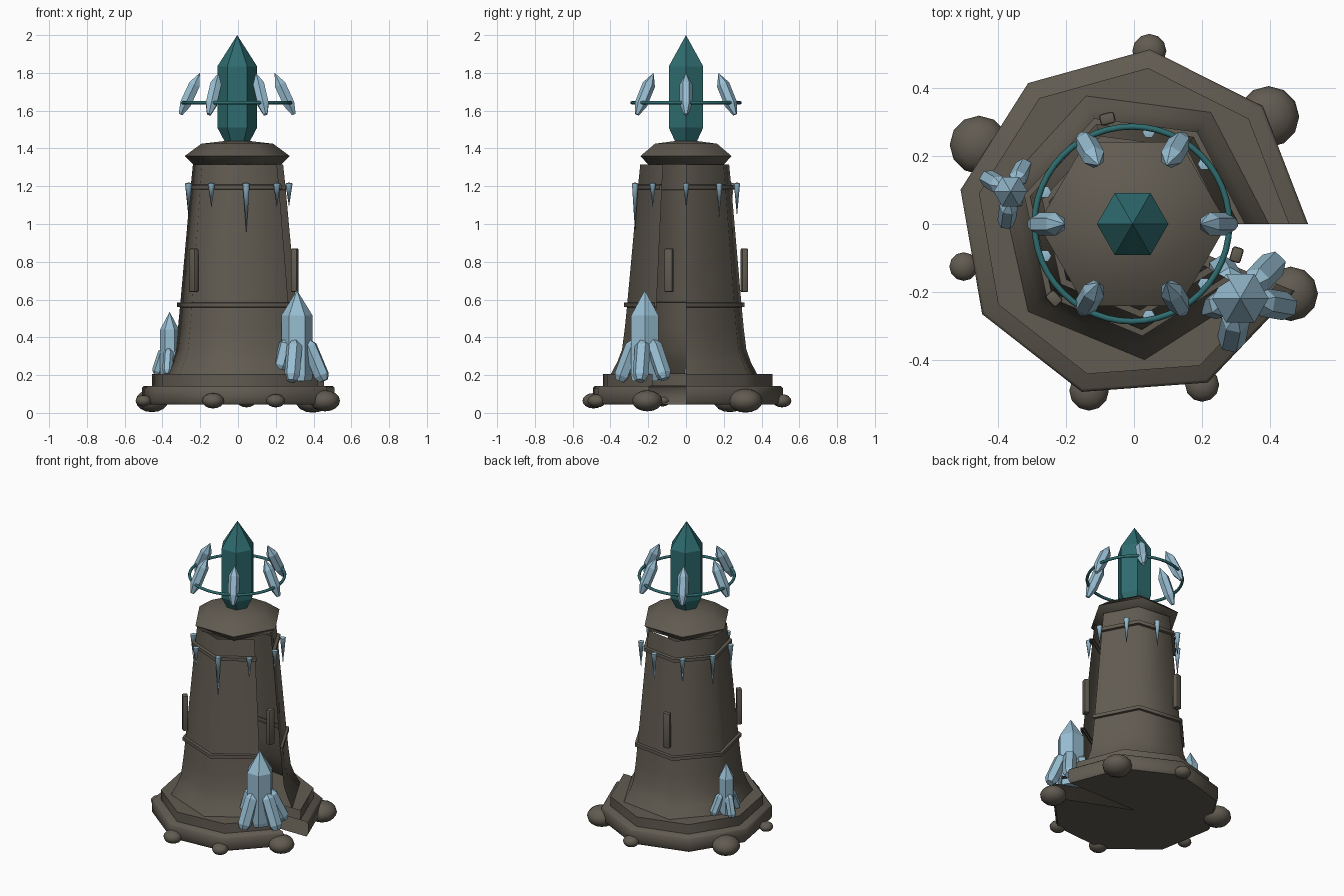
import bpy, bmesh, math
from mathutils import Vector, Matrix

if "Cube" in bpy.data.objects:
    bpy.data.objects.remove(bpy.data.objects["Cube"])

TAU = 2 * math.pi
CX = -0.004  # tower axis


def material(name, rgb):
    m = bpy.data.materials.new(name)
    m.diffuse_color = (*rgb, 1)
    m.use_nodes = True
    m.node_tree.nodes["Principled BSDF"].inputs["Base Color"].default_value = m.diffuse_color
    return m


STONE = material("grey stone", (0.12, 0.105, 0.082))
TEAL = material("deep teal", (0.028, 0.15, 0.16))
ICE = material("pale ice", (0.31, 0.51, 0.64))


def finish(bm, name, mat, smooth=None):
    me = bpy.data.meshes.new(name)
    bm.to_mesh(me)
    bm.free()
    ob = bpy.data.objects.new(name, me)
    bpy.context.collection.objects.link(ob)
    me.materials.append(mat)
    if smooth:
        bpy.ops.object.select_all(action='DESELECT')
        ob.select_set(True)
        bpy.context.view_layer.objects.active = ob
        bpy.ops.object.shade_smooth_by_angle(angle=math.radians(smooth))
    return ob


def lathe(name, profile, sides, mat, sweep=TAU, matrix=None, smooth=None):
    """Turn (radius, height) points, listed bottom to top, about z."""
    bm = bmesh.new()
    closed = sweep > TAU - 0.001
    rows = []
    for i in range(sides if closed else sides + 1):
        a = sweep * i / sides
        rows.append([bm.verts.new((r * math.cos(a), r * math.sin(a), z)) for r, z in profile])
    for i in range(sides):
        p, q = rows[i], rows[(i + 1) % len(rows)]
        for j in range(len(profile) - 1):
            bm.faces.new((p[j], q[j], q[j + 1], p[j + 1]))
    bmesh.ops.remove_doubles(bm, verts=bm.verts, dist=1e-5)
    bmesh.ops.transform(bm, matrix=matrix or Matrix.Translation((CX, 0, 0)), verts=bm.verts)
    return finish(bm, name, mat, smooth)


def along(bottom, top):
    """Matrix that lays local z from bottom towards top."""
    d = Vector(top) - Vector(bottom)
    return Matrix.Translation(bottom) @ d.to_track_quat('Z', 'Y').to_matrix().to_4x4(), d.length


def crystal(name, bottom, top, r, shoulder, mat=ICE, foot=0.0, foot_r=1.0):
    m, h = along(bottom, top)
    prof = [(0, 0), (r * foot_r, 0), (r, h * foot), (r, h * shoulder), (0, h)]
    if foot == 0:
        prof.pop(1)
    return lathe(name, prof, 6, mat, matrix=m)


def polar(r, deg, z, cx=CX, cy=0.0):
    a = math.radians(deg)
    return (cx + r * math.cos(a), cy + r * math.sin(a), z)


# Stepped plinth with a narrow open wedge
WEDGE8, WEDGE6 = math.radians(337.5), math.radians(330)
lathe("plinth", [(0, .045), (.503, .045), (.515, .06), (.515, .132), (.505, .142), (0, .142)],
      8, STONE, WEDGE8, smooth=50)
lathe("plinth_step", [(.46, .142), (.46, .205), (0, .205)], 8, STONE, WEDGE8, smooth=50)

# Flared tower shaft and its two bands
lathe("tower_shaft", [(.40, .205), (.365, .27), (.34, .335), (.325, .45), (.313, .57),
                      (.256, 1.19), (.243, 1.315)], 6, STONE, WEDGE6, smooth=61)
for name, r, z in (("lower_band", .317, .572), ("upper_band", .262, 1.195)):
    lathe(name, [(r - .01, z - .014), (r + .013, z - .011), (r + .013, z + .011), (r - .012, z + .014)],
          6, STONE, WEDGE6, smooth=61)

# Six-sided cap
lathe("cap", [(0, 1.315), (.232, 1.315), (.278, 1.36), (.19, 1.425), (0, 1.447)], 6, STONE, smooth=61)

# Three upright slabs on the shaft
for k in range(3):
    ang = 103.5 + 120 * k
    bm = bmesh.new()
    bmesh.ops.create_cube(bm, size=1)
    bmesh.ops.scale(bm, vec=(.034, .045, .232), verts=bm.verts)
    bmesh.ops.bevel(bm, geom=bm.edges[:], offset=.008, segments=2, affect='EDGES', profile=.5)
    m = Matrix.Translation(polar(.318, ang, .755)) @ Matrix.Rotation(math.radians(ang), 4, 'Z')
    bmesh.ops.transform(bm, matrix=m, verts=bm.verts)
    finish(bm, "wall_slab", STONE, 30)

# Boulders round the foot: x, y, radius
for x, y, r in ((.395, .315, .09), (.045, .508, .05), (-.455, .232, .086), (-.5, -.125, .042),
                (-.132, -.49, .058), (.2, -.472, .05), (.46, -.205, .08)):
    bm = bmesh.new()
    bmesh.ops.create_uvsphere(bm, u_segments=12, v_segments=8, radius=r)
    rz = max(.7 * r, .03)
    m = Matrix.Translation((x, y, .064)) @ Matrix.Diagonal((1, 1, rz / r, 1))
    bmesh.ops.transform(bm, matrix=m, verts=bm.verts)
    finish(bm, "boulder", STONE, 61)

# Large crystal on top, with its ring
lathe("beacon_crystal", [(0, 1.44), (.068, 1.44), (.105, 1.51), (.105, 1.835), (0, 2.0)], 6, TEAL)
bm = bmesh.new()
N, M = 48, 8
grid = [[bm.verts.new(polar(.286 + .009 * math.cos(TAU * j / M), 360 * i / N,
                            1.642 + .009 * math.sin(TAU * j / M), -.006)) for j in range(M)]
        for i in range(N)]
for i in range(N):
    for j in range(M):
        a, b, k = grid[i], grid[(i + 1) % N], (j + 1) % M
        bm.faces.new((a[j], b[j], b[k], a[k]))
finish(bm, "beacon_ring", TEAL, 61)

# Six floating shards leaning in at the top
for k in range(6):
    crystal("floating_shard", polar(.30, 60 * k, 1.58), polar(.198, 60 * k, 1.80), .034, .72, foot=.25, foot_r=.35)

# Icicles under the upper band
TIPS = (1.09, 1.04, 1.04, 1.06, 1.03, 1.05, 1.085, .955, 1.09)
for k, z in enumerate(TIPS):
    m = Matrix.Translation(polar(.274, 40 * k, 0))
    lathe("icicle", [(0, z), (.019, 1.215), (0, 1.22)], 6, ICE, matrix=m, smooth=61)


# Ground crystal clusters: a tall centre and leaning shards with feet spread out
def cluster(x, y, z, height, r, s, shards):
    crystal("cluster_core", (x, y, z), (x, y, z + height), r, .72, foot=.05, foot_r=.95)
    for deg, reach, lift in shards:
        crystal("cluster_shard", polar(reach * s, deg, z + lift * s, x, y),
                polar(.045 * s, deg, z + .235 * s, x, y), .042 * s, .78, foot=.12, foot_r=.6)


cluster(.312, -.218, .17, .48, .083, 1,
        ((46, .15, .01), (350, .145, .0), (258, .135, .0), (194, .09, .06), (122, .11, .01)))
cluster(-.362, .095, .2, .335, .05, .64,
        ((62, .14, .01), (150, .13, .01), (262, .15, .01), (330, .09, .02)))
